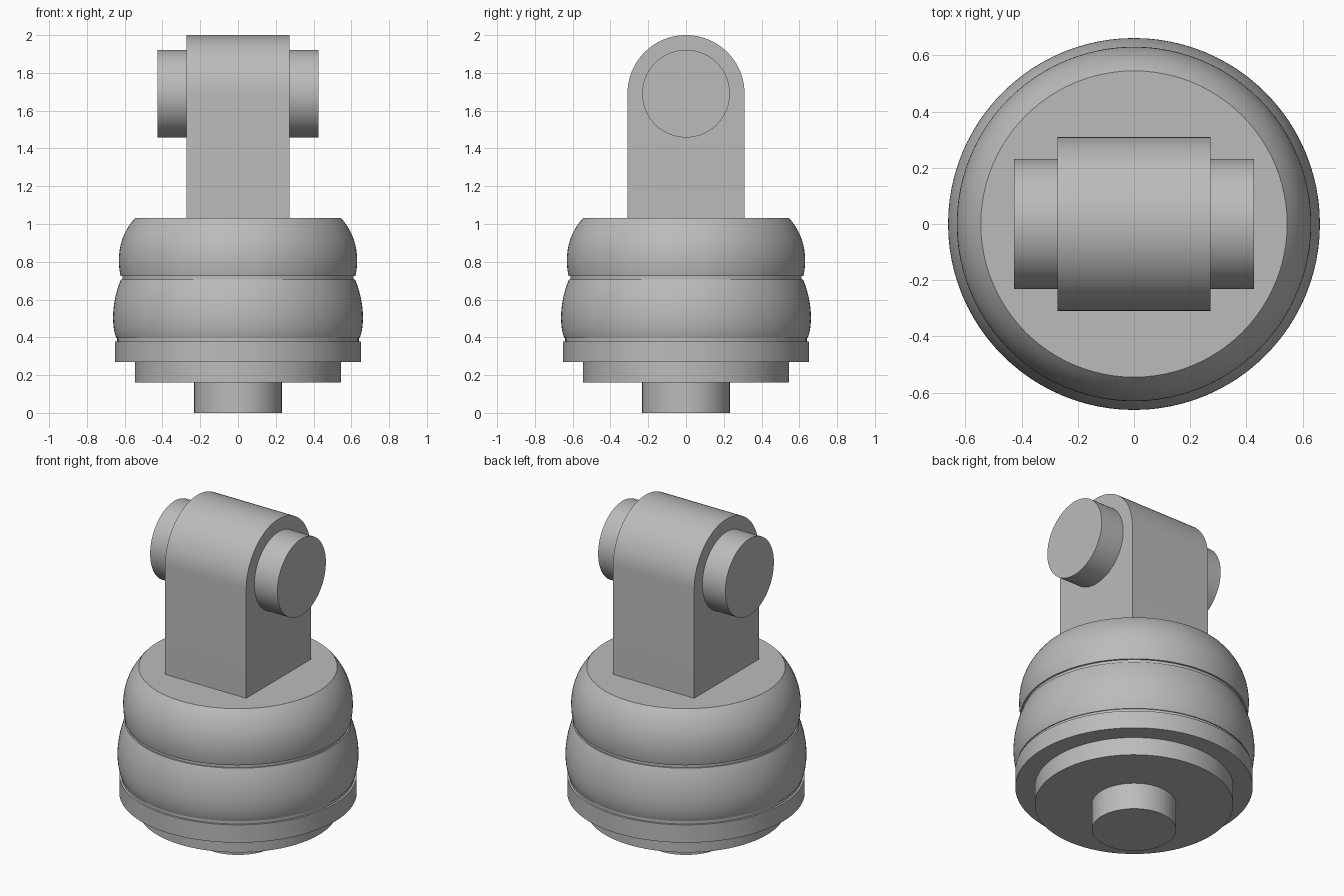
import bpy, bmesh, math
from mathutils import Vector, Matrix
from mathutils.geometry import interpolate_bezier

cube = bpy.data.objects.get("Cube")
if cube:
    bpy.data.objects.remove(cube, do_unlink=True)

grey = bpy.data.materials.new("plain grey")
grey.use_nodes = True
colour = (0.5, 0.5, 0.5, 1)
grey.diffuse_color = colour
grey.node_tree.nodes["Principled BSDF"].inputs["Base Color"].default_value = colour


def finish(name, bm):
    bmesh.ops.recalc_face_normals(bm, faces=bm.faces)
    mesh = bpy.data.meshes.new(name)
    bm.to_mesh(mesh)
    bm.free()
    mesh.materials.append(grey)
    obj = bpy.data.objects.new(name, mesh)
    bpy.context.collection.objects.link(obj)
    bpy.ops.object.select_all(action='DESELECT')
    obj.select_set(True)
    bpy.context.view_layer.objects.active = obj
    bpy.ops.object.shade_smooth_by_angle(angle=math.radians(25))
    return obj


def bulge(*points):
    """Curved radius/height profile from four bezier points."""
    curve = interpolate_bezier(*[Vector((r, 0, z)) for r, z in points], 20)
    return [(p.x, p.z) for p in curve]


def lathe(name, profile, steps=96):
    """Turn a radius/height profile round z and cap both ends."""
    bm = bmesh.new()
    rings = []
    for r, z in profile:
        angles = [2 * math.pi * i / steps for i in range(steps)]
        rings.append([bm.verts.new((r * math.cos(a), r * math.sin(a), z)) for a in angles])
    for low, high in zip(rings, rings[1:]):
        for i in range(steps):
            j = (i + 1) % steps
            bm.faces.new((low[i], low[j], high[j], high[i]))
    bm.faces.new(rings[0][::-1])
    bm.faces.new(rings[-1])
    return finish(name, bm)


# Stepped foot
lathe("bottom_stud", [(0.232, 0), (0.232, 0.161)])
lathe("base_step", [(0.545, 0.161), (0.545, 0.27)])
lathe("base_rim", [(0.652, 0.27), (0.652, 0.378)])

# Rounded body with narrow grooves
lathe("lower_groove", [(0.64, 0.378), (0.64, 0.397)])
lathe("lower_body", bulge((0.645, 0.397), (0.672, 0.47), (0.668, 0.59), (0.62, 0.706)))
lathe("upper_groove", [(0.612, 0.706), (0.612, 0.725)])
lathe("upper_body", bulge((0.622, 0.725), (0.64, 0.81), (0.637, 0.93), (0.545, 1.032)))

# Upright lug with a round top
HALF_WIDTH, RADIUS, PIVOT = 0.272, 0.31, 1.69
outline = [(-RADIUS, 1.032), (RADIUS, 1.032)]
for i in range(49):
    a = math.pi * i / 48
    outline.append((RADIUS * math.cos(a), PIVOT + RADIUS * math.sin(a)))
bm = bmesh.new()
side = bm.faces.new([bm.verts.new((-HALF_WIDTH, y, z)) for y, z in outline])
result = bmesh.ops.extrude_face_region(bm, geom=[side], use_keep_orig=True)
moved = [v for v in result["geom"] if isinstance(v, bmesh.types.BMVert)]
bmesh.ops.translate(bm, verts=moved, vec=(2 * HALF_WIDTH, 0, 0))
finish("upright_lug", bm)

# Cross pin through the lug
bm = bmesh.new()
bmesh.ops.create_cone(bm, cap_ends=True, segments=96, radius1=0.232, radius2=0.232, depth=0.853,
                      matrix=Matrix.Translation((0, 0, PIVOT)) @ Matrix.Rotation(math.pi / 2, 4, 'Y'))
finish("cross_pin", bm)
